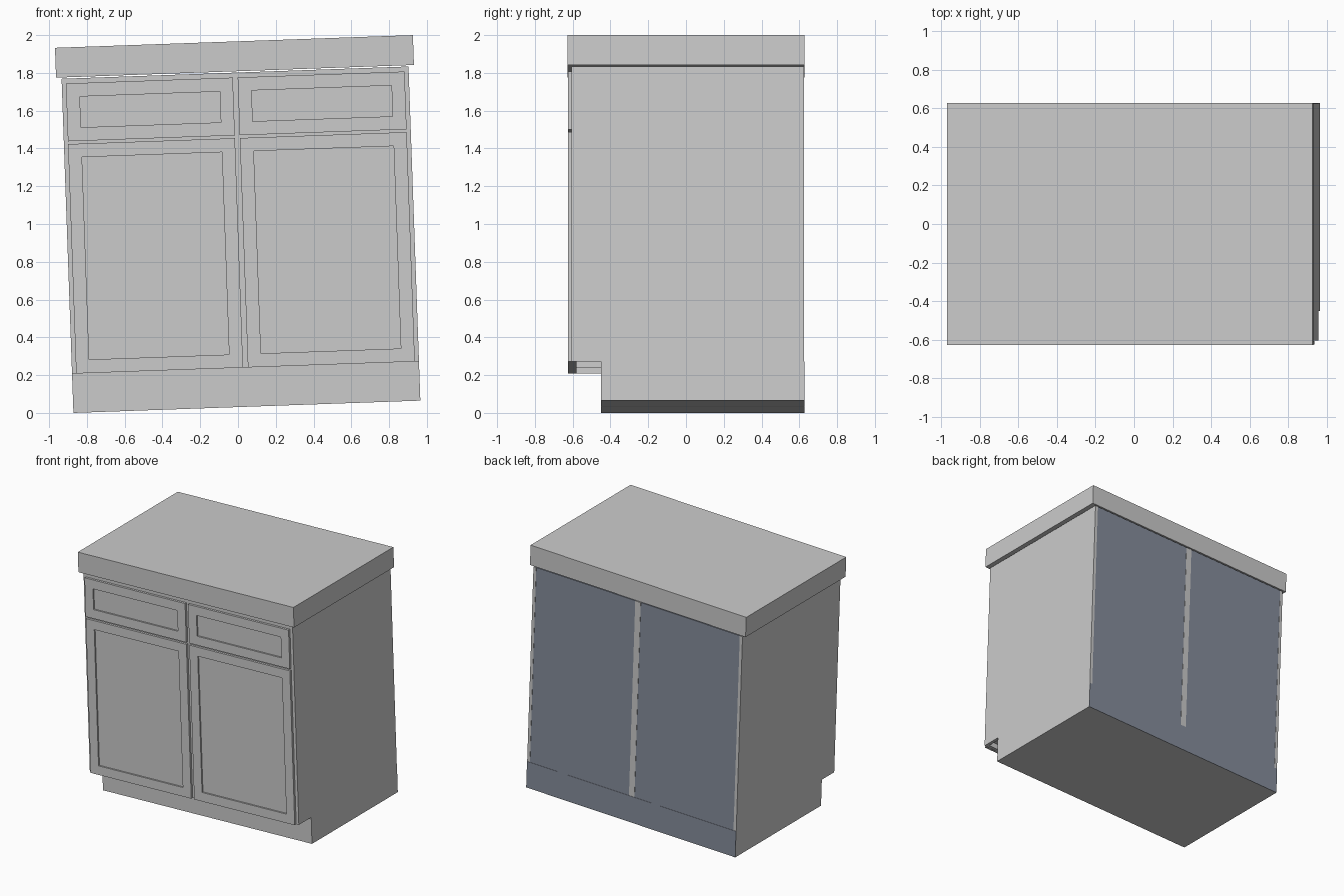
import bpy, bmesh, math
from mathutils import Matrix, Vector

if "Cube" in bpy.data.objects:
    bpy.data.objects.remove(bpy.data.objects["Cube"])

# The whole cabinet leans about two degrees around the y axis
TILT = Matrix.Translation((0.047, 0, 0.0325)) @ Matrix.Rotation(-math.asin(0.0354), 4, 'Y')

BACK, FRONT, TOE = 0.625, -0.605, -0.45   # depth positions
HALF, TOP, KICK = 0.919, 1.77, 0.208      # half width, body height, toe-kick height
T = 0.024                                 # panel thickness

blue = bpy.data.materials.new("back_panel_slate")
blue.diffuse_color = (0.24, 0.27, 0.33, 1)
blue.use_nodes = True
blue.node_tree.nodes["Principled BSDF"].inputs["Base Color"].default_value = blue.diffuse_color


def finish(name, bm, mat=None):
    bmesh.ops.recalc_face_normals(bm, faces=bm.faces)
    mesh = bpy.data.meshes.new(name)
    bm.to_mesh(mesh)
    bm.free()
    obj = bpy.data.objects.new(name, mesh)
    bpy.context.collection.objects.link(obj)
    obj.matrix_world = TILT
    if mat:
        mesh.materials.append(mat)
    return obj


def box_mesh(x, y, z):
    bm = bmesh.new()
    size = [abs(b - a) for a, b in (x, y, z)]
    mid = [(a + b) / 2 for a, b in (x, y, z)]
    bmesh.ops.create_cube(bm, size=1, matrix=Matrix.Translation(mid) @ Matrix.Diagonal((*size, 1)))
    return bm


def box(name, x, y, z, mat=None):
    return finish(name, box_mesh(x, y, z), mat)


def shaker_front(name, x, z):
    """Slab with a wide border and a recessed flat centre."""
    bm = box_mesh(x, (-0.625, -0.607), z)
    bm.normal_update()
    face = min(bm.faces, key=lambda f: f.calc_center_median().y)
    bmesh.ops.inset_region(bm, faces=[face], thickness=0.101)
    panel = bmesh.ops.extrude_discrete_faces(bm, faces=[face])["faces"][0]
    bmesh.ops.translate(bm, verts=panel.verts, vec=Vector((0, 0.012, 0)))
    return finish(name, bm)


def side_panel(name, x0, x1):
    """Upright panel with the toe-kick notch cut from its lower front."""
    profile = [(-0.58, KICK), (TOE, KICK), (TOE, 0), (BACK, 0), (BACK, TOP), (-0.58, TOP)]
    bm = bmesh.new()
    face = bm.faces.new([bm.verts.new((x0, y, z)) for y, z in profile])
    ext = bmesh.ops.extrude_face_region(bm, geom=[face])["geom"]
    bmesh.ops.translate(bm, verts=[v for v in ext if isinstance(v, bmesh.types.BMVert)],
                        vec=Vector((x1 - x0, 0, 0)))
    return finish(name, bm)


# Two identical cabinet units standing side by side
for s, tag in ((-1, "left"), (1, "right")):
    def span(a, b):
        return tuple(sorted((s * a, s * b)))

    # Carcass
    side_panel(f"{tag}_outer_side", *span(HALF - T, HALF))
    side_panel(f"{tag}_inner_side", *span(0, T))
    box(f"{tag}_floor", span(T, HALF - T), (-0.58, BACK - 0.01), (0.25, 0.274))
    box(f"{tag}_base_bottom", span(T, HALF - T), (TOE, BACK), (0, 0.02))
    box(f"{tag}_toe_kick", span(T, HALF - T), (TOE, TOE + T), (0, 0.25))
    box(f"{tag}_back_panel", span(T, HALF - T), (BACK - 0.012, BACK - 0.002), (0.02, TOP), blue)
    box(f"{tag}_back_skirt", span(0, HALF), (BACK, BACK + 0.002), (0, KICK), blue)

    # Face frame
    box(f"{tag}_outer_stile", span(HALF - 0.06, HALF), (FRONT, -0.58), (KICK, TOP))
    box(f"{tag}_inner_stile", span(0, 0.06), (FRONT, -0.58), (KICK, TOP))
    for rail, z in (("bottom", (KICK, 0.274)), ("middle", (1.39, 1.47)), ("top", (1.70, TOP))):
        box(f"{tag}_{rail}_rail", span(0.06, HALF - 0.06), (FRONT, -0.58), z)

    # Door and drawer front
    shaker_front(f"{tag}_door", span(0.013, 0.897), (KICK, 1.423))
    shaker_front(f"{tag}_drawer_front", span(0.013, 0.897), (1.438, 1.744))

# Countertop
box("countertop", (-0.948, 0.948), (-0.627, 0.628), (1.777, 1.935))
